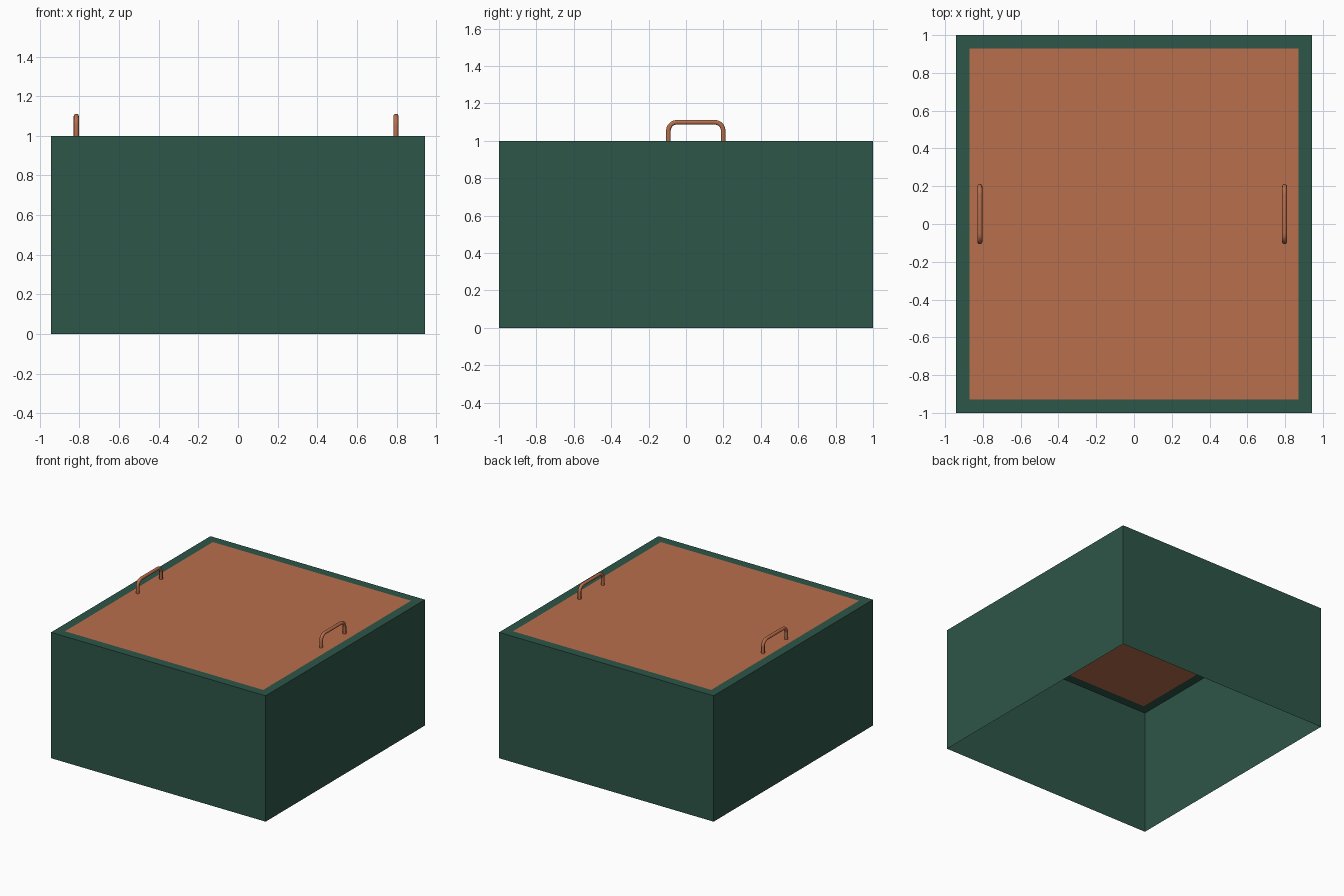
import bpy, bmesh, math

if "Cube" in bpy.data.objects:
    bpy.data.objects.remove(bpy.data.objects["Cube"])

HX, HY, H = 0.943, 1.0, 1.0   # half width, half depth, height
RIM = 0.072


def material(name, rgb):
    m = bpy.data.materials.new(name)
    m.diffuse_color = (*rgb, 1.0)
    m.use_nodes = True
    m.node_tree.nodes["Principled BSDF"].inputs["Base Color"].default_value = m.diffuse_color
    return m


green = material("dark_green", (0.027, 0.093, 0.065))
copper = material("copper_brown", (0.479, 0.156, 0.072))

# Open-bottomed box of thin walls, its top inset into a rim and a lid panel
bm = bmesh.new()
bmesh.ops.create_cube(bm, size=1.0)
for v in bm.verts:
    v.co = (v.co.x * 2 * HX, v.co.y * 2 * HY, (v.co.z + 0.5) * H)
bm.normal_update()
bottom = [f for f in bm.faces if f.normal.z < -0.5]
bmesh.ops.delete(bm, geom=bottom, context='FACES')
lid = [f for f in bm.faces if f.normal.z > 0.5]
bmesh.ops.inset_region(bm, faces=lid, thickness=RIM, use_even_offset=True)
for f in bm.faces:
    c = f.calc_center_median()
    f.material_index = int(c.z > H - 0.01 and abs(c.x) < 0.01 and abs(c.y) < 0.01)
mesh = bpy.data.meshes.new("box")
bm.to_mesh(mesh)
bm.free()
mesh.materials.append(green)
mesh.materials.append(copper)
bpy.context.collection.objects.link(bpy.data.objects.new("box", mesh))


# Rounded tube handles standing on the lid
def handle(name, x, y0=-0.094, y1=0.199, top=1.099, r=0.013, bend=0.045):
    pts = [(y0, H)]
    for cy, start in ((y0 + bend, 180), (y1 - bend, 90)):
        for i in range(6):
            a = math.radians(start - 18 * i)
            pts.append((cy + bend * math.cos(a), top - bend + bend * math.sin(a)))
    pts.append((y1, H))
    cu = bpy.data.curves.new(name, 'CURVE')
    cu.dimensions = '3D'
    cu.bevel_depth = r
    cu.bevel_resolution = 3
    cu.use_fill_caps = True
    sp = cu.splines.new('POLY')
    sp.points.add(len(pts) - 1)
    for p, (y, z) in zip(sp.points, pts):
        p.co = (x, y, z, 1)
    cu.materials.append(copper)
    ob = bpy.data.objects.new(name, cu)
    bpy.context.collection.objects.link(ob)
    bpy.ops.object.select_all(action='DESELECT')
    ob.select_set(True)
    bpy.context.view_layer.objects.active = ob
    bpy.ops.object.convert(target='MESH')
    bpy.ops.object.shade_smooth_by_angle(angle=math.radians(50))


handle("left_handle", -0.816)
handle("right_handle", 0.797)
